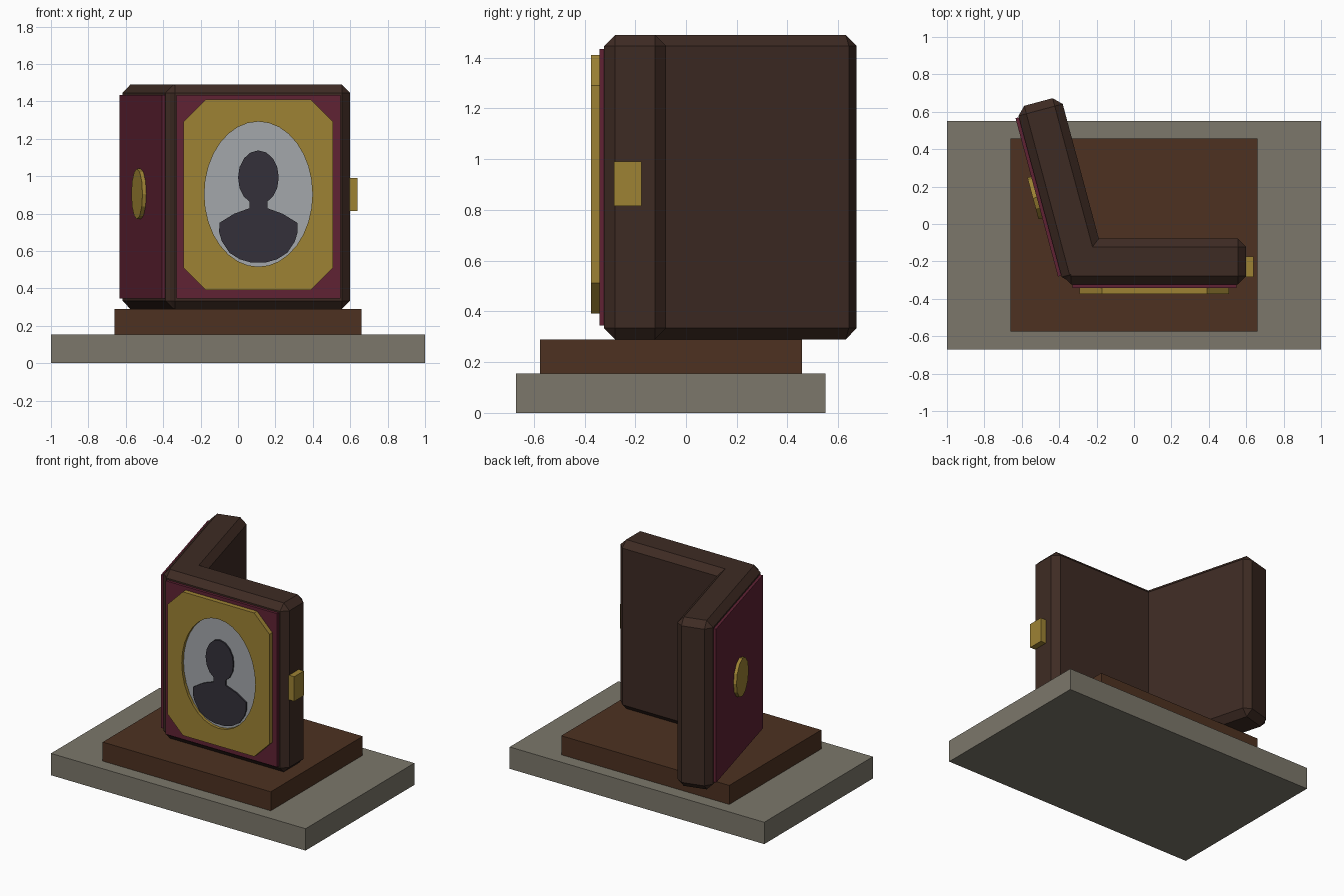
import bpy, bmesh, math
from mathutils import Matrix, Vector

if "Cube" in bpy.data.objects:
    bpy.data.objects.remove(bpy.data.objects["Cube"])


def material(name, rgb):
    m = bpy.data.materials.new(name)
    m.diffuse_color = (*rgb, 1)
    m.use_nodes = True
    m.node_tree.nodes["Principled BSDF"].inputs["Base Color"].default_value = m.diffuse_color
    return m


LEATHER = material("leather", (0.048, 0.024, 0.017))
VELVET = material("velvet", (0.115, 0.016, 0.034))
BRASS = material("brass", (0.34, 0.225, 0.034))
STONE = material("stone", (0.20, 0.185, 0.145))
WOOD = material("wood", (0.075, 0.031, 0.015))
SILVER = material("silver", (0.37, 0.39, 0.41))
SHADE = material("silhouette", (0.033, 0.030, 0.042))


def finish(name, bm, mat, frame=Matrix()):
    bmesh.ops.recalc_face_normals(bm, faces=bm.faces)
    me = bpy.data.meshes.new(name)
    bm.to_mesh(me)
    bm.free()
    ob = bpy.data.objects.new(name, me)
    bpy.context.collection.objects.link(ob)
    ob.matrix_world = frame
    if mat:
        me.materials.append(mat)
    return ob


def box(name, lo, hi, mat, frame=Matrix(), bevel=0):
    lo, hi = Vector(lo), Vector(hi)
    bm = bmesh.new()
    bmesh.ops.create_cube(bm, size=1)
    for v in bm.verts:
        v.co = (lo + hi) / 2 + v.co * (hi - lo)
    if bevel:
        bmesh.ops.bevel(bm, geom=bm.edges[:], offset=bevel, segments=1,
                        affect='EDGES', profile=0.5)
    return finish(name, bm, mat, frame)


def plate(name, outline, y0, y1, mat, frame=Matrix()):
    """Extrude an x-z outline from y0 to y1."""
    bm = bmesh.new()
    face = bm.faces.new([bm.verts.new((x, y0, z)) for x, z in outline])
    new = bmesh.ops.extrude_face_region(bm, geom=[face])["geom"]
    for v in new:
        if isinstance(v, bmesh.types.BMVert):
            v.co.y = y1
    # restore the back cap when the extrusion consumed it
    if len(bm.faces) < len(outline) + 2:
        bmesh.ops.holes_fill(bm, edges=[e for e in bm.edges if e.is_boundary])
    return finish(name, bm, mat, frame)


def ellipse(rx, rz, n, cz=0.0):
    return [(rx * math.cos(2 * math.pi * i / n),
             cz + rz * math.sin(2 * math.pi * i / n)) for i in range(n)]


# stepped base
box("stone_base", (-1, -0.67, 0), (1, 0.55, 0.155), STONE)
box("wood_plinth", (-0.66, -0.575, 0.155), (0.66, 0.457, 0.29), WOOD)

# two hinged leaves; local -y is the outward face of each
front = Matrix.Translation((0.109, -0.2005, 0.89))
side = Matrix.Translation((-0.384, 0.179, 0.89)) @ Matrix.Rotation(math.radians(-75), 4, 'Z')
for label, frame in (("front", front), ("side", side)):
    box(label + "_leaf", (-0.49, -0.1225, -0.6), (0.49, 0.1225, 0.6),
        LEATHER, frame, 0.044)
    box(label + "_velvet_panel", (-0.438, -0.141, -0.545), (0.438, -0.115, 0.545),
        VELVET, frame)

# brass mat: clipped rectangle with an oval window
w, h, c = 0.4, 0.51, 0.12
octagon = [(w, h - c), (w - c, h), (c - w, h), (-w, h - c),
           (-w, c - h), (c - w, -h), (w - c, -h), (w, c - h)]
brass_frame = Matrix.Translation((0, 0, 0.011)) @ front
mat_plate = plate("brass_mat", octagon, -0.139, -0.174, BRASS, brass_frame)
window = ellipse(0.289, 0.388, 32, 0.003)
cutter = plate("window_cutter", window, -0.1, -0.25, None, brass_frame)
cutter.hide_render = True
mod = mat_plate.modifiers.new("window", 'BOOLEAN')
mod.operation = 'DIFFERENCE'
mod.object = cutter
mod.solver = 'EXACT'
bpy.context.view_layer.update()
bpy.context.view_layer.objects.active = mat_plate
bpy.ops.object.modifier_apply(modifier=mod.name)
bpy.data.objects.remove(cutter)

# silvered picture and silhouette bust, recessed in the window
plate("silver_picture", window, -0.139, -0.153, SILVER, brass_frame)
half = [(0.048, -0.035), (0.048, -0.072), (0.13, -0.102), (0.208, -0.15),
        (0.21, -0.2), (0.195, -0.25), (0.155, -0.31), (0.1, -0.345), (0.04, -0.362)]
bust = half + [(-x, z) for x, z in reversed(half)]
plate("portrait_shoulders", bust, -0.15, -0.163, SHADE, brass_frame)
plate("portrait_head", ellipse(0.109, 0.145, 16, 0.092), -0.15, -0.1635, SHADE, brass_frame)

# brass medallion on the side leaf and clasp on the free edge
plate("side_medallion", ellipse(0.115, 0.135, 12, 0.015), -0.139, -0.162, BRASS, side)
box("clasp", (0.58, -0.283, 0.815), (0.64, -0.175, 0.99), BRASS)
